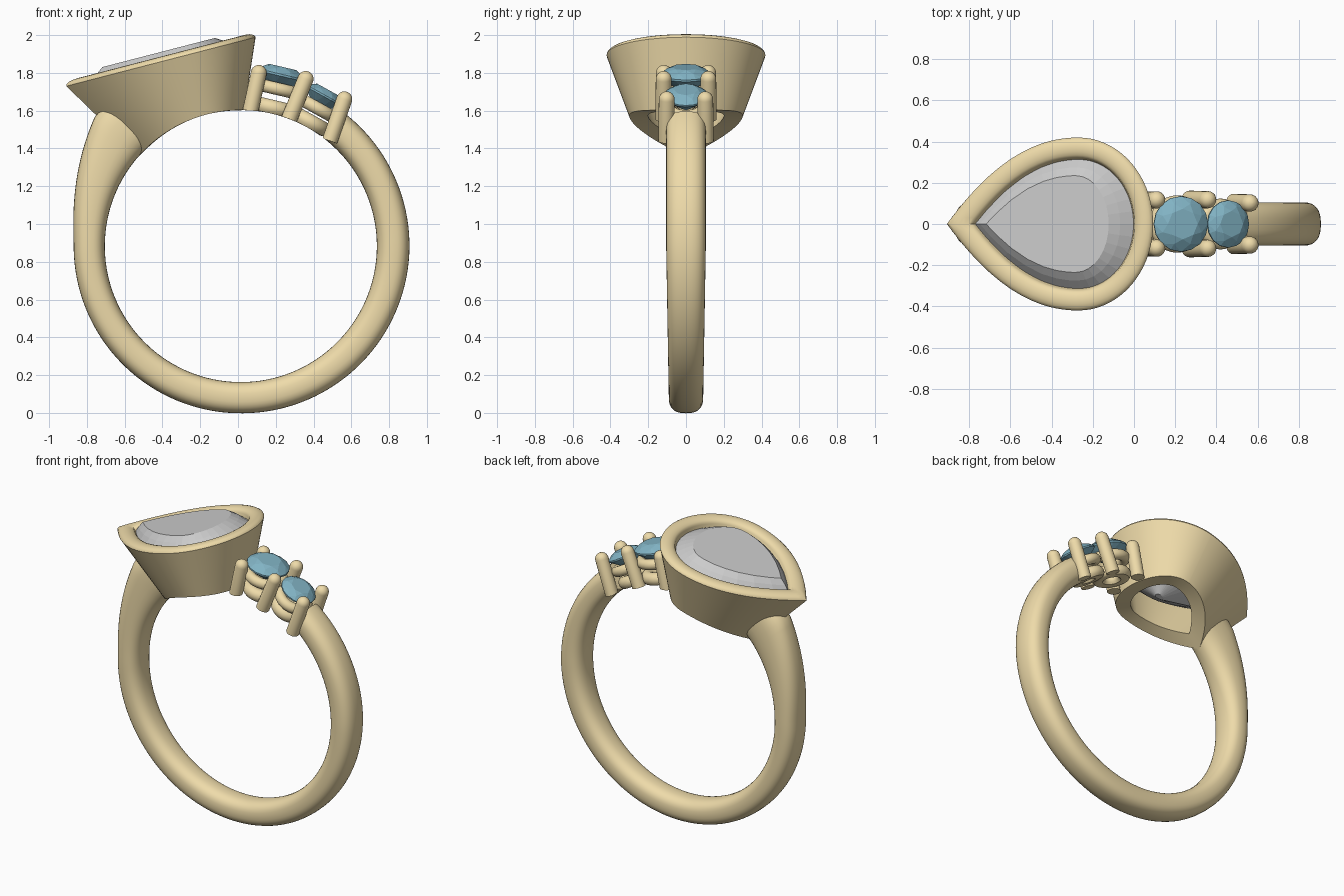
import bpy, bmesh, math
from mathutils import Vector

if "Cube" in bpy.data.objects:
    bpy.data.objects.remove(bpy.data.objects["Cube"])

CX, CZ, RI = 0.015, 0.883, 0.72          # finger hole axis and radius
TILT = math.radians(14.5)
U = Vector((math.cos(TILT), 0, math.sin(TILT)))
W = Vector((-math.sin(TILT), 0, math.cos(TILT)))
HEAD = Vector((-0.27, 0, 1.895))         # middle of the pear rim


def material(name, color):
    m = bpy.data.materials.new(name)
    m.diffuse_color = color
    m.use_nodes = True
    m.node_tree.nodes["Principled BSDF"].inputs["Base Color"].default_value = m.diffuse_color
    return m


GOLD = material("gold", (0.86, 0.71, 0.40, 1))
BLUE = material("blue_gem", (0.22, 0.45, 0.55, 1))


def finish(name, bm, mat=None, smooth=40):
    bmesh.ops.recalc_face_normals(bm, faces=bm.faces)
    me = bpy.data.meshes.new(name)
    bm.to_mesh(me)
    bm.free()
    ob = bpy.data.objects.new(name, me)
    bpy.context.collection.objects.link(ob)
    if mat:
        me.materials.append(mat)
    if smooth:
        bpy.ops.object.select_all(action='DESELECT')
        ob.select_set(True)
        bpy.context.view_layer.objects.active = ob
        bpy.ops.object.shade_smooth_by_angle(angle=math.radians(smooth))
    return ob


def loft(rings, wrap=False, caps=True):
    """Skin a list of closed loops with quads."""
    bm = bmesh.new()
    vs = [[bm.verts.new(p) for p in r] for r in rings]
    n = len(vs[0])
    for a, b in zip(vs, vs[1:] + (vs[:1] if wrap else [])):
        for i in range(n):
            bm.faces.new((a[i], a[(i + 1) % n], b[(i + 1) % n], b[i]))
    if caps and not wrap:
        bm.faces.new(vs[0])
        bm.faces.new(vs[-1])
    return bm


def polar(deg, r, y=0):
    a = math.radians(deg)
    return Vector((CX + r * math.cos(a), y, CZ + r * math.sin(a)))


def trim_to_finger(bm):
    """Push anything inside the finger hole out to its surface."""
    for v in bm.verts:
        d = Vector((v.co.x - CX, 0, v.co.z - CZ))
        if d.length < RI:
            v.co += d.normalized() * (RI - d.length)


# Shank: rounded section swept from the pear head round to the side stones
def shank_section(deg):
    rise = max(0, 180 - deg) / 41
    ro = min(1.035, 0.885 + 0.145 * rise ** 1.6)
    if deg > 270:
        ro += 0.008 * min(1, (deg - 270) / 90)
    half = 0.105 - 0.014 * max(0, math.cos(math.radians(deg - 270)))
    mid, rad = (RI + ro) / 2, (ro - RI) / 2
    pts = []
    for k in range(32):
        c, s = math.cos(k * math.tau / 32), math.sin(k * math.tau / 32)
        q = lambda t: math.copysign(abs(t) ** 0.8, t)
        pts.append(polar(deg, mid + rad * q(c), half * q(s)))
    return pts


N = 110
finish("shank", loft([shank_section(133.5 + (413 - 133.5) * i / N) for i in range(N + 1)]), GOLD)


# Pear outline: round to the right (+u), pointed to the left
def pear(tip, right, half, n=72):
    pts = []
    for i in range(n):
        a = math.tau * i / n
        c, s = math.cos(a), math.sin(a)
        if c >= 0:
            pts.append((right * c, half * s))
        else:
            t = 1 - abs(s) ** 1.3
            pts.append((-tip * t, math.copysign(half * (1 - t ** 2.1), s)))
    return pts


def head_pt(u, y, w):
    return HEAD + U * u + W * w + Vector((0, y, 0))


def wall(d, inset):
    """Pear outline of the tapering wall at depth d, inset 0 = outside, 1 = inside."""
    k = inset
    pts = pear(0.66 - 0.61 * d - 0.133 * k, 0.375 - 0.43 * d - 0.095 * k, 0.42 - 0.36 * d - 0.1 * k)
    return pts


def wall_pt(i, d, inset):
    u, y = wall(d, inset)[i]
    return head_pt(u, y, -d)


def depth_to_finger(i, inset):
    lo, hi = 0.0, 0.75
    for _ in range(18):
        m = (lo + hi) / 2
        p = wall_pt(i, m, inset)
        if math.hypot(p.x - CX, p.z - CZ) > RI:
            lo = m
        else:
            hi = m
    return lo


# Bezel: half-round rim, tapering walls ending on the finger hole
idx = range(72)
d_out = [depth_to_finger(i, 0) for i in idx]
d_in = [depth_to_finger(i, 1) for i in idx]
rings = [[wall_pt(i, d_out[i] * f, 0) for i in idx] for f in (1, 0.75, 0.5, 0.25, 0)]
for k in range(1, 8):
    a = math.pi * k / 8
    rings.append([head_pt(*p, 0.026 * math.sin(a)) for p in wall(0, 0.5 - 0.5 * math.cos(a))])
rings += [[wall_pt(i, d_in[i] * f, 1) for i in idx] for f in (0, 0.25, 0.5, 0.75, 1)]
finish("pear_bezel", loft(rings, wrap=True), GOLD)

# Pear stone: table, crown, girdle and pavilion, flat facets
levels = [(0.05, 0.45, 0.165, 0.235), (0.02, 0.49, 0.215, 0.275), (-0.03, 0.54, 0.285, 0.325),
          (-0.05, 0.54, 0.285, 0.325), (-0.19, 0.27, 0.14, 0.165), (-0.29, 0.05, 0.02, 0.02)]
finish("pear_stone", loft([[head_pt(u, y, w) for u, y in pear(t, r, h, 32)]
                           for w, t, r, h in levels]), smooth=0)


def radial_frame(deg):
    a = math.radians(deg)
    n = Vector((math.cos(a), 0, math.sin(a)))
    return n, Vector((n.z, 0, -n.x))


# Round brilliant stone with triangular crown and pavilion facets
def round_stone(name, deg, r, rad):
    n, t = radial_frame(deg)
    c = polar(deg, r)
    rows = [(0.036, 0.55, 8, 0), (0.022, 0.78, 8, 0.5), (0, 1, 16, 0),
            (-0.01, 1, 16, 0), (-0.055, 0.55, 8, 0.5), (-0.1, 0.02, 8, 0)]
    bm = bmesh.new()
    for h, s, m, off in rows:
        for k in range(m):
            a = math.tau * (k + off) / m
            bm.verts.new(c + n * (h * rad / 0.125)
                         + (t * math.cos(a) + Vector((0, math.sin(a), 0))) * rad * s)
    bmesh.ops.convex_hull(bm, input=bm.verts)
    bmesh.ops.dissolve_limit(bm, angle_limit=0.01, verts=bm.verts, edges=bm.edges)
    finish(name, bm, BLUE, smooth=0)


# Seat ring under a stone
def seat_ring(name, deg, r, major, minor):
    n, t = radial_frame(deg)
    c = polar(deg, r)
    rings = []
    for i in range(32):
        a = math.tau * i / 32
        d = t * math.cos(a) + Vector((0, math.sin(a), 0))
        rings.append([c + d * (major + minor * math.cos(b)) + n * minor * math.sin(b)
                      for b in (math.tau * j / 14 for j in range(14))])
    bm = loft(rings, wrap=True)
    trim_to_finger(bm)
    finish(name, bm, GOLD)


for label, deg, r, rad in (("large", 76.8, 0.935, 0.135), ("small", 61, 0.915, 0.115)):
    round_stone(label + "_side_stone", deg, r, rad)
    seat_ring(label + "_upper_seat", deg, r - 0.08, rad * 0.78, 0.034)
    seat_ring(label + "_lower_seat", deg, 0.752, rad * 0.62, 0.042)


# Prongs: straight wires with domed tips, mirrored front and back
def prong(name, foot, tip, rad):
    foot, tip = Vector(foot), Vector(tip)
    ax = (tip - foot).normalized()
    e1 = ax.cross(Vector((0, 1, 0))).normalized()
    e2 = ax.cross(e1)
    prof = [(foot, rad)] + [(tip + ax * rad * math.sin(b), rad * math.cos(b))
                            for b in (math.pi / 2 * k / 6.2 for k in range(7))]
    bm = loft([[c + (e1 * math.cos(a) + e2 * math.sin(a)) * q
                for a in (math.tau * j / 20 for j in range(20))] for c, q in prof])
    trim_to_finger(bm)
    finish(name, bm, GOLD)


for side, s in (("front", -1), ("back", 1)):
    for label, x0, z0, x1, z1, y0, y1 in (("inner", 0.065, 1.59, 0.11, 1.80, 0.115, 0.117),
                                          ("middle", 0.265, 1.54, 0.358, 1.768, 0.12, 0.118),
                                          ("outer", 0.485, 1.44, 0.563, 1.66, 0.105, 0.102)):
        prong(f"{side}_{label}_prong", (x0, s * y0, z0), (x1, s * y1, z1), 0.042)
